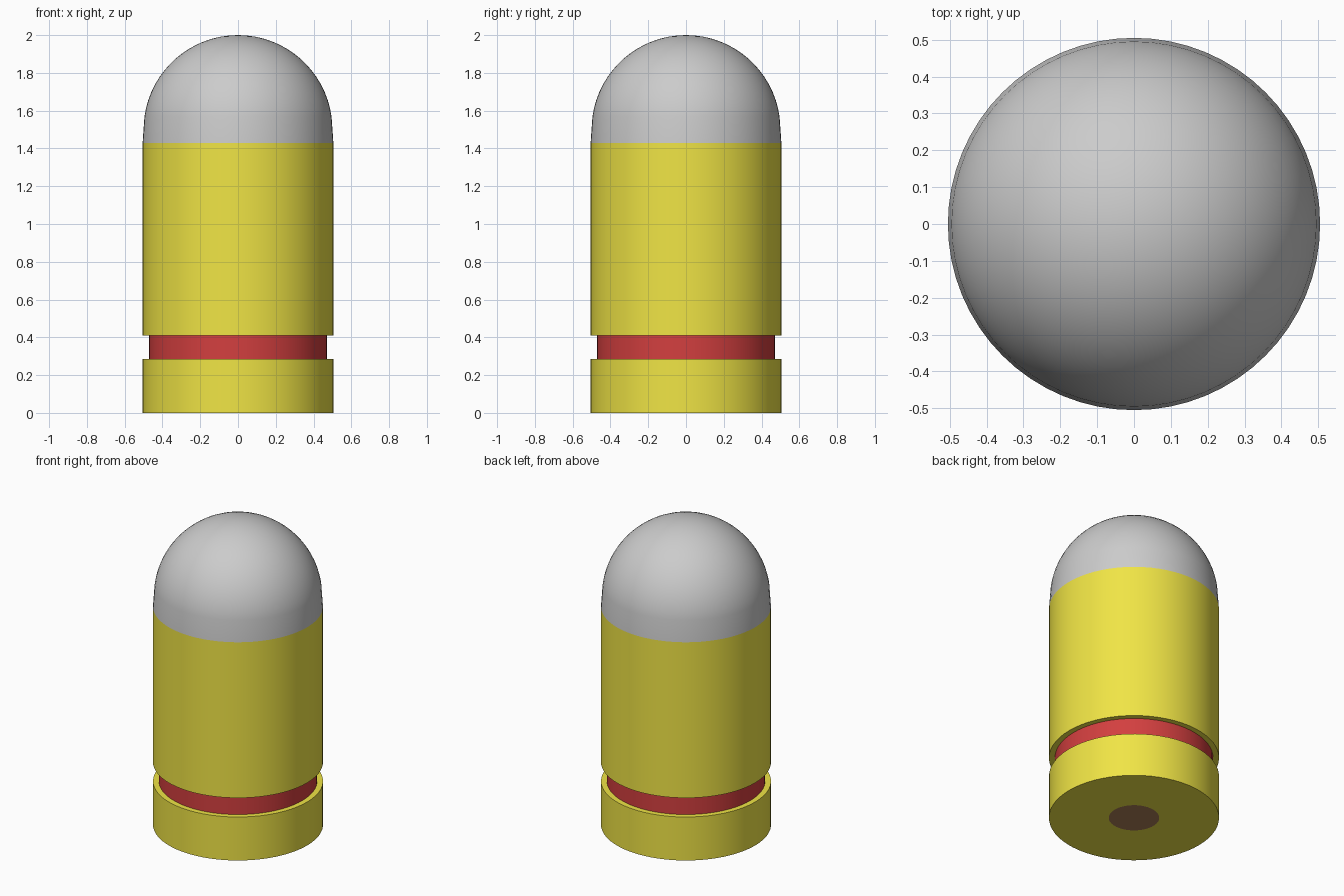
import bpy, bmesh, math

if "Cube" in bpy.data.objects:
    bpy.data.objects.remove(bpy.data.objects["Cube"])

SEGMENTS = 64
R = 0.505          # outer radius
GROOVE_R = 0.47    # recessed band radius
PRIMER_R = 0.15


def material(name, rgb):
    m = bpy.data.materials.new(name)
    m.diffuse_color = (*rgb, 1)
    m.use_nodes = True
    m.node_tree.nodes["Principled BSDF"].inputs["Base Color"].default_value = m.diffuse_color
    return m


def lathe(name, profile, mat=None):
    """Revolve an (r, z) profile around z; listed bottom to top, normals face out."""
    bm = bmesh.new()
    rings = []
    for r, z in profile:
        count = SEGMENTS if r > 0 else 1
        ring = [bm.verts.new((r * math.cos(math.tau * i / SEGMENTS),
                              r * math.sin(math.tau * i / SEGMENTS), z))
                for i in range(count)]
        rings.append(ring)
    for low, high in zip(rings, rings[1:]):
        for i in range(SEGMENTS):
            j = (i + 1) % SEGMENTS
            if len(low) == 1:
                bm.faces.new((low[0], high[j], high[i]))
            elif len(high) == 1:
                bm.faces.new((low[i], low[j], high[0]))
            else:
                bm.faces.new((low[i], low[j], high[j], high[i]))
    mesh = bpy.data.meshes.new(name)
    bm.to_mesh(mesh)
    bm.free()
    if mat:
        mesh.materials.append(mat)
    obj = bpy.data.objects.new(name, mesh)
    bpy.context.collection.objects.link(obj)
    bpy.context.view_layer.objects.active = obj
    obj.select_set(True)
    bpy.ops.object.shade_smooth_by_angle(angle=math.radians(30))
    obj.select_set(False)
    return obj


brass = material("brass_yellow", (0.87, 0.78, 0.06))
red = material("band_red", (0.65, 0.05, 0.05))
brown = material("primer_brown", (0.42, 0.22, 0.10))

# Primer disc, flush with the base
lathe("primer", [(0, 0), (PRIMER_R, 0)], brown)

# Base rim around the primer
lathe("base_rim", [(PRIMER_R, 0), (R, 0), (R, 0.285), (GROOVE_R, 0.285)], brass)

# Recessed red band
lathe("groove_band", [(GROOVE_R, 0.285), (GROOVE_R, 0.41)], red)

# Main casing
lathe("casing", [(GROOVE_R, 0.41), (R, 0.41), (R, 1.43)], brass)

# Rounded tip: short taper, then a spherical dome
dome = [(R, 1.43)]
for i in range(16):
    a = math.radians(8 + 82 * i / 16)
    dome.append((0.5 * math.cos(a), 1.5 + 0.5 * math.sin(a)))
dome.append((0, 2.0))
lathe("rounded_tip", dome)
